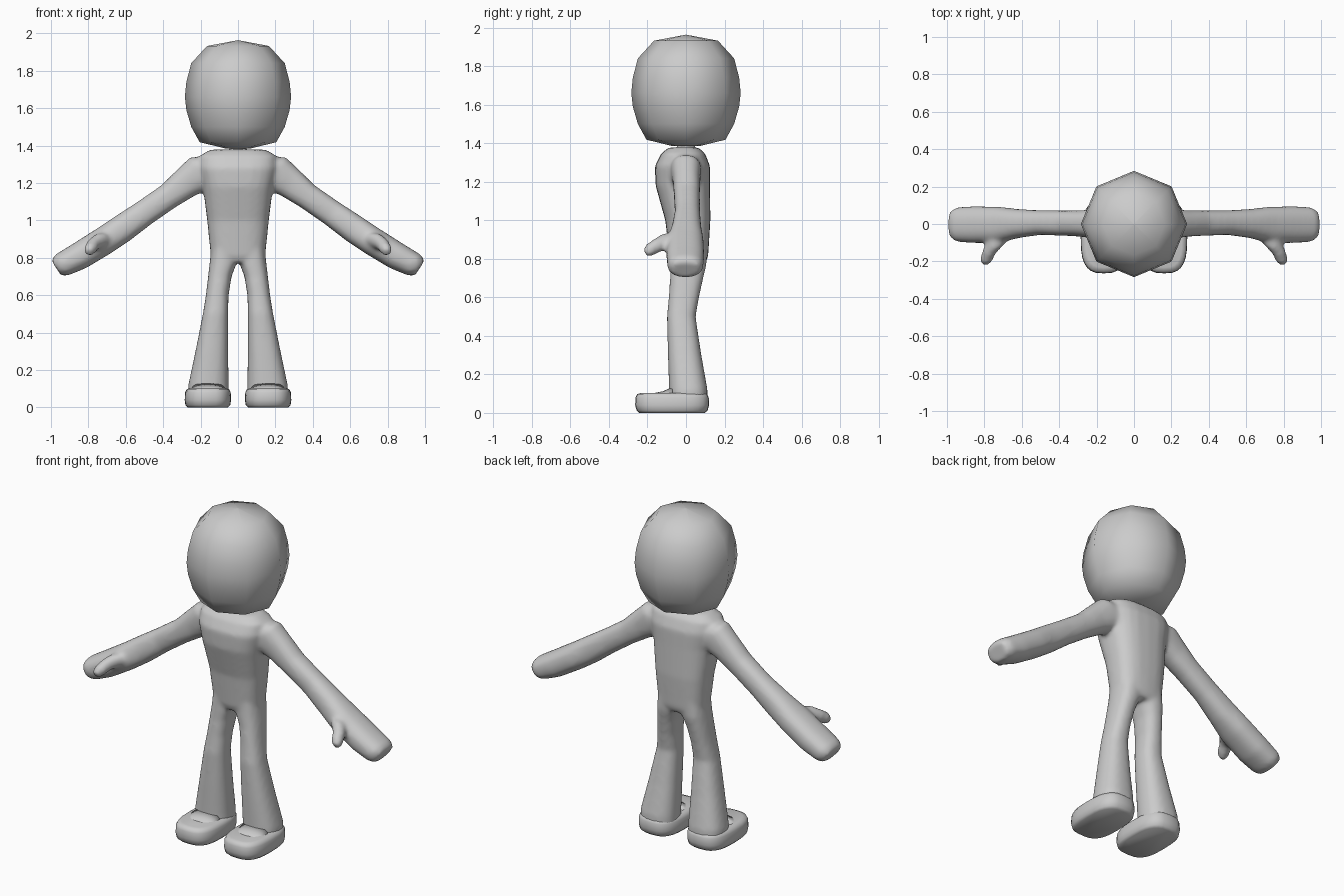
import bpy, bmesh
from math import cos, sin, tau
from mathutils import Vector

if "Cube" in bpy.data.objects:
    bpy.data.objects.remove(bpy.data.objects["Cube"])


def loft(bm, rings, u, v, n=24, power=2.4):
    """Skin superellipse rings (centre, half-size along u, half-size along v)."""
    def p(t):
        return abs(t) ** (2 / power) * (1 if t > 0 else -1)
    loops = []
    for c, a, b in rings:
        loops.append([bm.verts.new(Vector(c) + Vector(u) * a * p(cos(tau * i / n))
                                   + Vector(v) * b * p(sin(tau * i / n))) for i in range(n)])
    faces = [bm.faces.new(loops[0]), bm.faces.new(loops[-1])]
    for lo, hi in zip(loops, loops[1:]):
        for i in range(n):
            j = (i + 1) % n
            faces.append(bm.faces.new((lo[i], lo[j], hi[j], hi[i])))
    bmesh.ops.recalc_face_normals(bm, faces=faces)


def finish(bm, name):
    me = bpy.data.meshes.new(name)
    bm.to_mesh(me)
    bm.free()
    me.shade_smooth()
    ob = bpy.data.objects.new(name, me)
    bpy.context.collection.objects.link(ob)
    return ob


X, Y = (1, 0, 0), (0, 1, 0)

# Body: torso, legs, arms and thumbs fused into one skin
bm = bmesh.new()
torso = [(.775, .12, -.07, .1), (.81, .146, -.085, .115), (1.0, .165, -.108, .127),
         (1.18, .188, -.158, .125), (1.28, .21, -.162, .125),
         (1.345, .205, -.13, .1), (1.378, .15, -.09, .065)]
loft(bm, [((0, (f + b) / 2, z), w, (b - f) / 2) for z, w, f, b in torso], X, Y, power=2.7)

# z, inner x, outer x, front y, back y
leg = [(.88, .0, .14, -.08, .11), (.77, .008, .152, -.082, .107), (.7, .034, .16, -.083, .09),
       (.6, .05, .172, -.09, .068), (.5, .053, .188, -.099, .05), (.3, .052, .228, -.094, .08),
       (.12, .05, .266, -.088, .112), (.05, .05, .266, -.088, .112)]
# x, z, half thickness, front y, back y
arm = [(.1, 1.265, .085, -.09, .08), (.2, 1.255, .1, -.08, .08), (.28, 1.2, .084, -.068, .073),
       (.37, 1.13, .07, -.063, .072), (.5, 1.04, .07, -.058, .073), (.62, .955, .076, -.075, .08),
       (.72, .888, .076, -.1, .092), (.85, .808, .074, -.102, .095),
       (.94, .762, .066, -.096, .09), (.972, .745, .05, -.075, .07)]
thumb = [(.71, -.05, .895, .05), (.74, -.1, .888, .048), (.772, -.145, .872, .038),
         (.79, -.19, .845, .034), (.798, -.212, .828, .022)]
for s in (1, -1):
    loft(bm, [((s * (i + o) / 2, (f + b) / 2, z), (o - i) / 2, (b - f) / 2)
              for z, i, o, f, b in leg], X, Y)
    loft(bm, [((s * x, (f + b) / 2, z), r, (b - f) / 2)
              for x, z, r, f, b in arm], (s * .55, 0, .835), Y)
    loft(bm, [((s * x, y, z), r, r) for x, y, z, r in thumb],
         (s * .85, .35, -.4), (s * .5, -.4, .77), n=12, power=2)
body = finish(bm, "body")
fuse = body.modifiers.new("fuse", 'REMESH')
fuse.mode = 'VOXEL'
fuse.voxel_size = .012
fuse.use_smooth_shade = True
soften = body.modifiers.new("soften", 'SMOOTH')
soften.factor = .5
soften.iterations = 8

# Feet: rounded slabs, mirrored
bm = bmesh.new()
sole = [(0, .108, .17), (.012, .12, .184), (.04, .124, .192), (.08, .122, .19),
        (.097, .113, .182), (.104, .095, .16)]
loft(bm, [((.161, -.072, z), w, d) for z, w, d in sole], X, Y, n=28, power=2.9)
# sloping instep between the toe and the ankle
loft(bm, [((.159, y, .08), .095, h) for y, h in ((-.17, .022), (-.12, .032), (-.07, .055))],
     X, (0, 0, 1))
feet = finish(bm, "feet")
feet.modifiers.new("mirror", 'MIRROR')

# Head: eight-sided smooth ball
bm = bmesh.new()
head = [(1.385, .07), (1.418, .205), (1.5, .25), (1.59, .276), (1.66, .284), (1.74, .276),
        (1.84, .25), (1.932, .166), (1.963, .002)]
loft(bm, [((0, 0, z), r, r) for z, r in head], X, Y, n=8, power=2)
finish(bm, "head")

# Neck
bm = bmesh.new()
loft(bm, [((0, 0, z), r, r) for z, r in ((1.36, .06), (1.385, .045), (1.4, .05))], X, Y, n=12, power=2)
finish(bm, "neck")
